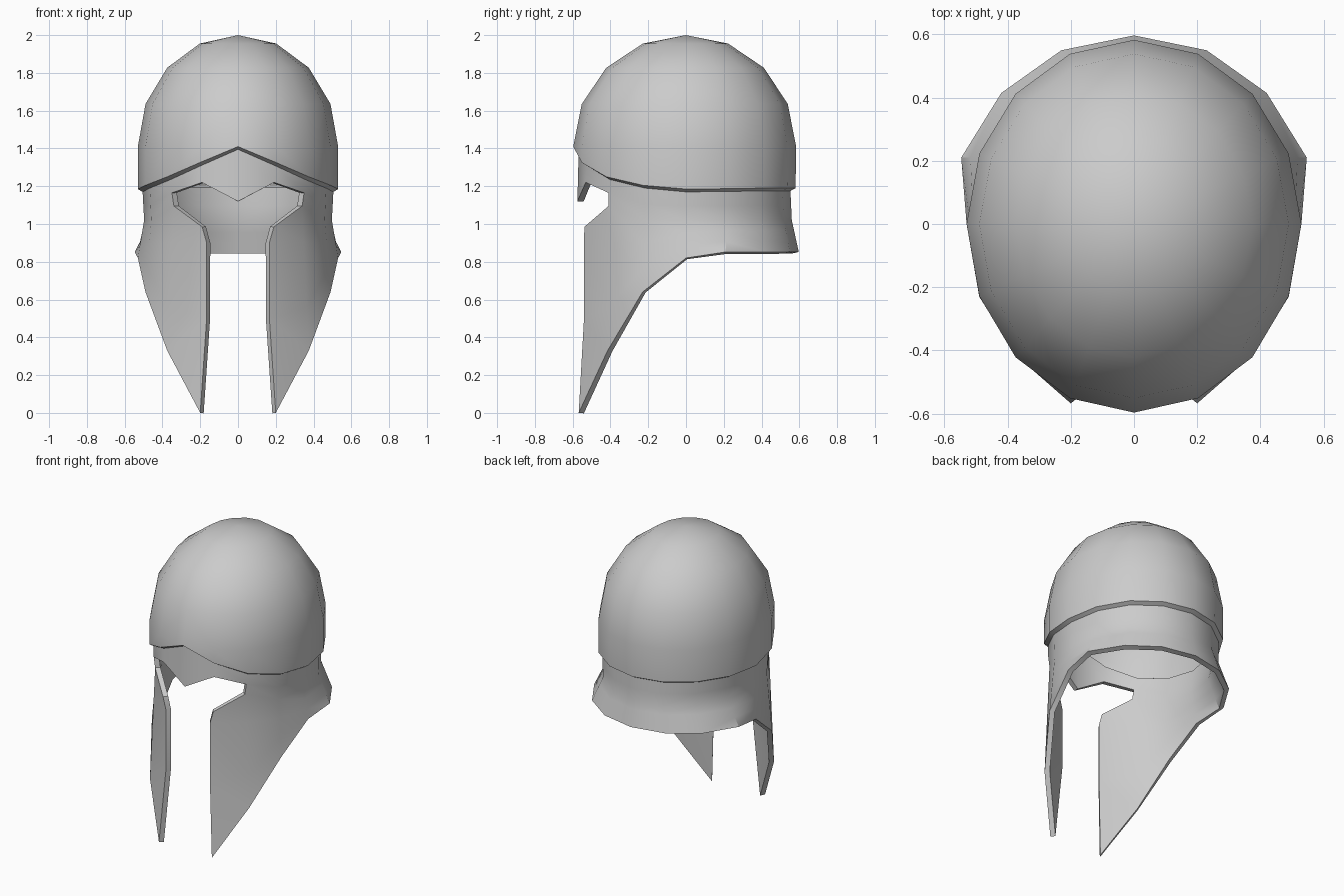
import bpy, bmesh
from math import sin, cos, radians

if "Cube" in bpy.data.objects:
    bpy.data.objects.remove(bpy.data.objects["Cube"])

STEP = radians(22.5)          # 16 columns around, 9 of them in one half


def at(col, rx, ry_front, ry_back, z):
    """Point on an oval ring; column 0 is the front, column 8 the back."""
    a = col * STEP
    ry = ry_front if col < 4 else ry_back
    return (rx * sin(a), -ry * cos(a), z)


def lerp(p, q, t):
    return tuple(u + (v - u) * t for u, v in zip(p, q))


def strip(bm, a, b):
    """Quads between two columns of points, listed from top to bottom."""
    va, vb = [[bm.verts.new(p) for p in c] for c in (a, b)]
    for i in range(len(a) - 1):
        bm.faces.new((va[i], va[i + 1], vb[i + 1], vb[i]))


bm = bmesh.new()

# skull dome, brow rim and the small step under the rim
rim_z = [1.41, 1.325, 1.25, 1.205, 1.185, 1.187, 1.19, 1.19, 1.19]
dome = []
for c in range(9):
    col = [at(c, .53 * sin(k * STEP), .597 * sin(k * STEP), .583 * sin(k * STEP),
              1.41 + .59 * cos(k * STEP)) for k in range(5)]
    col.append(at(c, .53, .597, .58, rim_z[c]))
    col.append(at(c, .505, .568, .553, rim_z[c] - .015))
    dome.append(col)
for c in range(8):
    strip(bm, dome[c], dome[c + 1])

# mask above the eyes: nose point, brow arch, outer eye corner
brow = [dome[0][-1], at(0, .5, .575, .555, 1.12)]
arch = [dome[1][-1], at(1, .5, .575, .555, 1.22)]
eye_top = at(2, .495, .58, .555, 1.165)
eye_low = at(2, .48, .58, .555, 1.095)
strip(bm, brow, arch)
strip(bm, arch, [dome[2][-1], eye_top])

# side walls and flared neck guard
hem = {2: (.375, -.415, .33), 3: (.49, -.23, .64), 4: (.53, 0, .82),
       5: (.547, .21, .852), 6: (.42, .415, .852), 7: (.23, .55, .852), 8: (0, .597, .852)}
walls = {2: [dome[2][-1], eye_top, eye_low,
             lerp(eye_low, hem[2], .25), lerp(eye_low, hem[2], .7), hem[2]]}
for c in range(3, 9):
    top, waist = dome[c][-1], at(c, .497, .57, .56, 1.02)
    walls[c] = [top, lerp(top, waist, .5), waist,
                lerp(waist, hem[c], .33), lerp(waist, hem[c], .67), hem[c]]
for c in range(2, 8):
    strip(bm, walls[c], walls[c + 1])

# cheek guard
cheek = [(.19, -.538, .985), (.166, -.54, .9), (.166, -.54, .5), (.2, -.568, 0)]
strip(bm, cheek, walls[2][2:])

bmesh.ops.remove_doubles(bm, verts=bm.verts, dist=.001)
mesh = bpy.data.meshes.new("helmet")
bm.to_mesh(mesh)
bm.free()
helmet = bpy.data.objects.new("helmet", mesh)
bpy.context.collection.objects.link(helmet)

# mirror the half and give the plate its thickness
mirror = helmet.modifiers.new("mirror", 'MIRROR')
mirror.merge_threshold = .002
plate = helmet.modifiers.new("plate", 'SOLIDIFY')
plate.thickness = .033
plate.offset = -1

bpy.context.view_layer.objects.active = helmet
helmet.select_set(True)
bpy.ops.object.convert(target='MESH')
bpy.ops.object.shade_smooth_by_angle(angle=radians(32))
